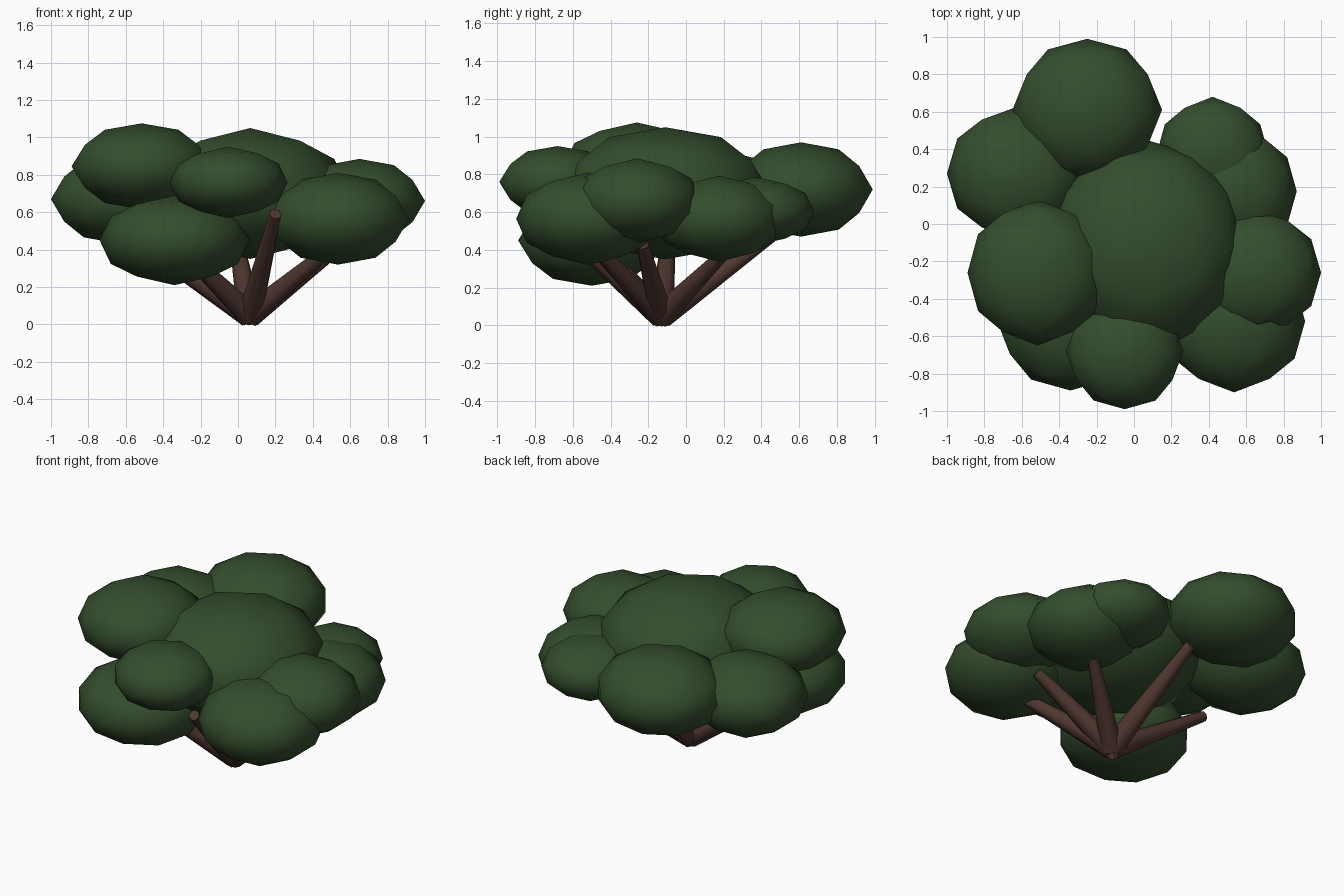
import bpy
from math import atan, radians, sqrt
from mathutils import Matrix, Vector

cube = bpy.data.objects.get("Cube")
if cube:
    bpy.data.objects.remove(cube)


def material(name, colour):
    mat = bpy.data.materials.new(name)
    mat.use_nodes = True
    mat.diffuse_color = (*colour, 1)
    bsdf = mat.node_tree.nodes["Principled BSDF"]
    bsdf.inputs["Base Color"].default_value = (*colour, 1)
    bsdf.inputs["Roughness"].default_value = 0.9
    return mat


GREEN = material("leaf green", (0.034, 0.074, 0.026))
BROWN = material("bark brown", (0.080, 0.038, 0.029))

# Tilt that puts the middle of an icosphere edge on top
TILT = Matrix.Rotation(-atan(2 / (1 + sqrt(5))), 4, 'Y')


def leaf_clump(name, centre, radii):
    """Low-poly flattened ball of foliage, smooth shaded."""
    bpy.ops.mesh.primitive_ico_sphere_add(subdivisions=2, radius=1)
    clump = bpy.context.object
    clump.name = name
    turn = 90 if abs(centre[1]) > abs(centre[0]) else 0
    spin = Matrix.Rotation(radians(turn), 4, 'Z')
    clump.data.transform(Matrix.Diagonal((*radii, 1)) @ spin @ TILT)
    clump.location = centre
    clump.data.materials.append(GREEN)
    bpy.ops.object.shade_smooth()


def branch(name, tip, base=(0.063, -0.13, 0.05)):
    """Tapered round limb from the shared root to its tip."""
    start, end = Vector(base), Vector(tip)
    along = end - start
    bpy.ops.mesh.primitive_cone_add(vertices=8, radius1=0.068, radius2=0.033,
                                    depth=along.length)
    limb = bpy.context.object
    limb.name = name
    limb.location = (start + end) / 2
    limb.rotation_euler = along.to_track_quat('Z', 'Y').to_euler()
    limb.data.materials.append(BROWN)
    bpy.ops.object.shade_smooth_by_angle(angle=radians(50))


# Foliage: name, centre, radii
clumps = [
    ("crown_leaves", (0.065, -0.11, 0.70), (0.53, 0.56, 0.35)),
    ("back_leaves", (-0.25, 0.61, 0.72), (0.40, 0.38, 0.25)),
    ("upper_right_leaves", (-0.515, -0.26, 0.845), (0.375, 0.39, 0.23)),
    ("back_right_leaves", (-0.63, 0.27, 0.67), (0.37, 0.355, 0.24)),
    ("front_right_leaves", (-0.34, -0.50, 0.45), (0.40, 0.39, 0.24)),
    ("front_leaves", (-0.05, -0.68, 0.76), (0.315, 0.31, 0.19)),
    ("front_left_leaves", (0.535, -0.52, 0.565), (0.38, 0.38, 0.245)),
    ("left_leaves", (0.65, -0.26, 0.66), (0.35, 0.34, 0.225)),
    ("back_left_leaves", (0.53, 0.175, 0.565), (0.34, 0.345, 0.228)),
    ("rear_left_leaves", (0.42, 0.37, 0.605), (0.30, 0.31, 0.18)),
]
for clump in clumps:
    leaf_clump(*clump)

# Branches fanning out from the root
branches = [
    ("front_branch", (0.20, -0.74, 0.59)),
    ("front_left_branch", (0.52, -0.50, 0.43)),
    ("left_branch", (0.56, -0.23, 0.43)),
    ("back_left_branch", (0.49, 0.20, 0.38)),
    ("back_branch", (-0.02, 0.50, 0.51)),
    ("right_branch", (-0.61, -0.09, 0.50)),
    ("front_right_branch", (-0.34, -0.48, 0.44)),
]
for limb in branches:
    branch(*limb)
